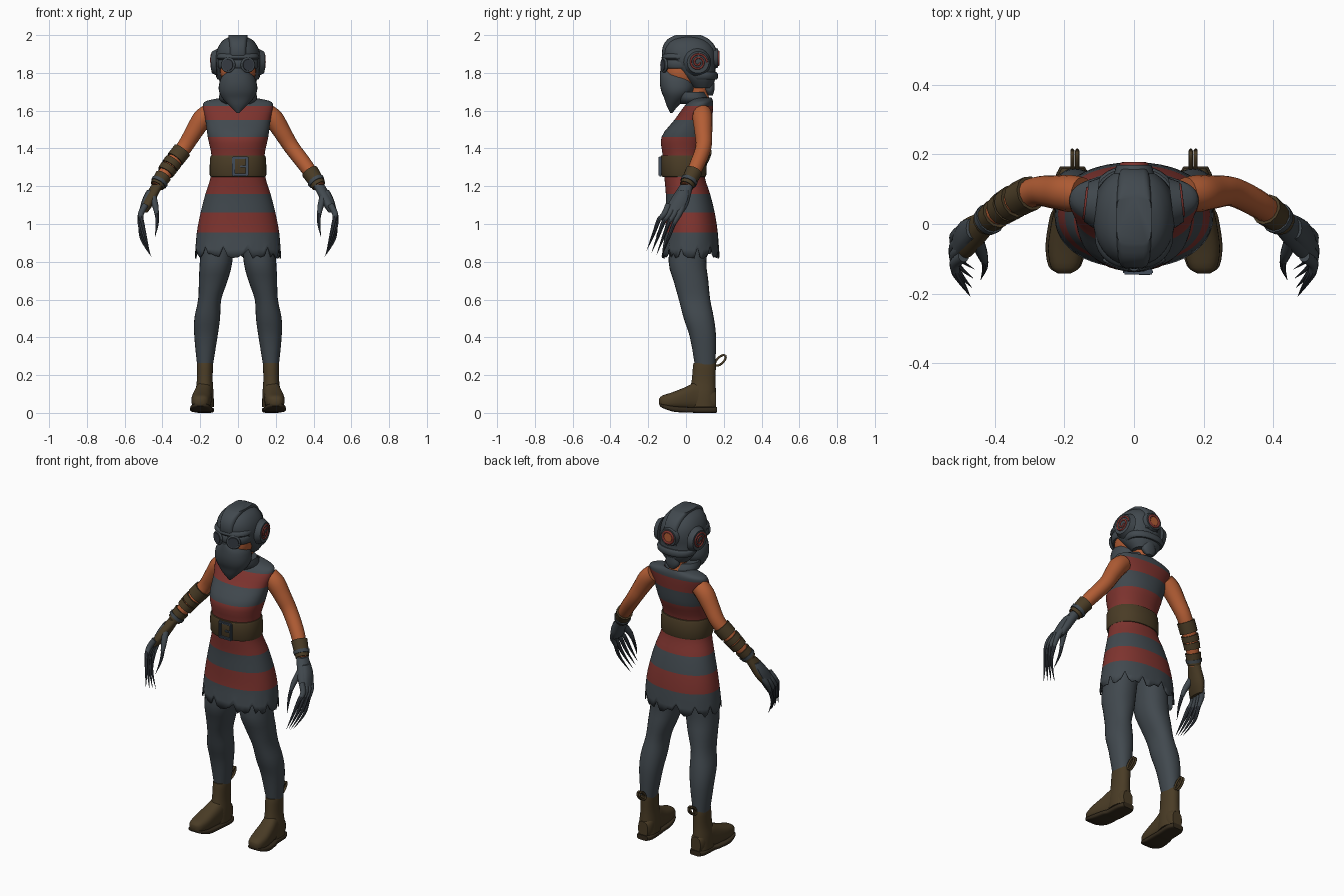
import bpy, bmesh, math, random
from mathutils import Vector, Matrix

cube = bpy.data.objects.get("Cube")
if cube:
    bpy.data.objects.remove(cube, do_unlink=True)
random.seed(4)


def material(name, r, g, b):
    m = bpy.data.materials.new(name)
    m.use_nodes = True
    m.diffuse_color = (r, g, b, 1)
    m.node_tree.nodes["Principled BSDF"].inputs["Base Color"].default_value = (r, g, b, 1)
    return m


GREY = material("slate cloth", .053, .066, .077)
RED = material("brick red", .21, .034, .028)
SKIN = material("warm skin", .45, .11, .035)
BROWN = material("brown leather", .068, .045, .019)
DARK = material("dark sole", .035, .024, .012)
STEEL = material("blue steel", .055, .075, .105)
CLAW = material("dark claw", .036, .043, .055)


def smooth(ob, angle=40):
    bpy.ops.object.select_all(action='DESELECT')
    ob.select_set(True)
    bpy.context.view_layer.objects.active = ob
    bpy.ops.object.shade_smooth_by_angle(angle=math.radians(angle))
    return ob


def from_bmesh(name, bm, *mats):
    bmesh.ops.recalc_face_normals(bm, faces=bm.faces)
    me = bpy.data.meshes.new(name)
    bm.to_mesh(me)
    bm.free()
    for m in mats:
        me.materials.append(m)
    ob = bpy.data.objects.new(name, me)
    bpy.context.collection.objects.link(ob)
    return smooth(ob)


def refine(rows, k):
    # Catmull-Rom steps between the key rows
    rows = [Vector(r) for r in rows]
    out = []
    for i in range(len(rows) - 1):
        a, b, c, d = rows[max(i - 1, 0)], rows[i], rows[i + 1], rows[min(i + 2, len(rows) - 1)]
        for j in range(k):
            t = j / k
            out.append((b * 2 + (c - a) * t + (a * 2 - b * 5 + c * 4 - d) * t * t
                        + (b * 3 - a - c * 3 + d) * t ** 3) / 2)
    return out + [rows[-1]]


def loft(name, rows, *mats, axis='z', side=1, n=28, k=3, power=2.2, caps=True, edit=None, rule=None):
    # each row: position, centre x, centre of other axis, radius x, other radius
    bm = bmesh.new()
    rings = []
    for p, cx, cv, rx, rv in refine(rows, k):
        ring = []
        for i in range(n):
            a = math.tau * i / n
            c, s = [math.copysign(abs(f) ** (2 / power), f) for f in (math.cos(a), math.sin(a))]
            x, v = side * (cx + rx * c), cv + rv * s
            ring.append(bm.verts.new((x, v, p) if axis == 'z' else (x, p, v)))
        rings.append(ring)
    for lo, hi in zip(rings, rings[1:]):
        for i in range(n):
            j = (i + 1) % n
            f = bm.faces.new((lo[i], lo[j], hi[j], hi[i]))
            if rule:
                f.material_index = rule(f.calc_center_median())
    if caps:
        bm.faces.new(rings[0])
        bm.faces.new(rings[-1])
    if edit:
        edit(rings)
    return from_bmesh(name, bm, *mats)


def tube(name, pts, mat, side=1, res=3, k=4, matrix=None):
    # round tube through (x, y, z, radius) points
    cu = bpy.data.curves.new(name, 'CURVE')
    cu.dimensions = '3D'
    cu.bevel_depth = 1
    cu.bevel_resolution = res
    cu.use_fill_caps = True
    pts = refine(pts, k)
    sp = cu.splines.new('POLY')
    sp.points.add(len(pts) - 1)
    for q, p in zip(sp.points, pts):
        v = Vector((side * p[0], p[1], p[2]))
        q.co = (*(matrix @ v if matrix else v), 1)
        q.radius = max(p[3], .0005)
    cu.materials.append(mat)
    ob = bpy.data.objects.new(name, cu)
    bpy.context.collection.objects.link(ob)
    bpy.ops.object.select_all(action='DESELECT')
    ob.select_set(True)
    bpy.context.view_layer.objects.active = ob
    bpy.ops.object.convert(target='MESH')
    return smooth(bpy.context.object)


def box(name, loc, size, mat, bevel=.004):
    bm = bmesh.new()
    bmesh.ops.create_cube(bm, size=1, matrix=Matrix.LocRotScale(Vector(loc), None, Vector(size)))
    bmesh.ops.bevel(bm, geom=bm.edges[:], offset=bevel, segments=2, affect='EDGES')
    return from_bmesh(name, bm, mat)


def facing(loc, direction):
    return Matrix.Translation(loc) @ Vector(direction).to_track_quat('Z', 'Y').to_matrix().to_4x4()


def disc(name, m, r1, r2, depth, mat):
    bm = bmesh.new()
    bmesh.ops.create_cone(bm, cap_ends=True, segments=28, radius1=r1, radius2=r2, depth=depth, matrix=m)
    return from_bmesh(name, bm, mat)


def circle(r, thick, turns=1, inner=None):
    inner = r if inner is None else inner
    steps = int(20 * turns)
    return [((r + (inner - r) * i / steps) * math.cos(math.tau * turns * i / steps),
             (r + (inner - r) * i / steps) * math.sin(math.tau * turns * i / steps), 0, thick)
            for i in range(steps + 1)]


# Striped dress with a ragged hem
STRIPES = (.955, 1.06, 1.16, 1.25, 1.36, 1.46, 1.55, 1.625)


def ragged(rings):
    for i, v in enumerate(rings[0]):
        v.co.z += random.uniform(.03, .055) if i % 5 == 2 else random.uniform(-.02, .012)
    for i, v in enumerate(rings[1]):
        v.co.z += .03 if i % 5 == 2 else 0


dress = loft("striped_dress", [
    (.835, 0, .025, .228, .152), (.955, 0, .028, .218, .14), (1.06, 0, .022, .198, .13),
    (1.16, 0, .01, .172, .117), (1.25, 0, -.008, .145, .107), (1.36, 0, -.015, .14, .108),
    (1.46, 0, -.002, .16, .128), (1.55, 0, .038, .172, .1), (1.625, 0, .068, .186, .076),
    (1.652, 0, .08, .165, .062), (1.67, 0, .085, .075, .05)],
    GREY, RED, n=60, caps=False, edit=ragged,
    rule=lambda c: sum(c.z > z for z in STRIPES) % 2 if c.z < 1.3 else (sum(c.z > z for z in STRIPES) + 0) % 2)
thick = dress.modifiers.new("cloth thickness", 'SOLIDIFY')
thick.thickness = .006

# Belt and buckle
loft("belt", [(1.25, 0, -.012, .142, .112), (1.262, 0, -.012, .15, .12),
              (1.35, 0, -.015, .148, .121), (1.362, 0, -.015, .14, .112)], BROWN, n=40, k=2)
for dx in (-.036, .036):
    box("buckle_side", (.012 + dx, -.137, 1.305), (.014, .016, .105), STEEL)
for dz in (-.045, .045):
    box("buckle_bar", (.012, -.137, 1.305 + dz), (.08, .016, .014), STEEL)
box("buckle_prong", (.03, -.14, 1.305), (.04, .012, .012), STEEL)

# Legs, boots and pull loops
for s, label in ((1, "left"), (-1, "right")):
    loft(label + "_leg", [
        (.98, .1, .02, .085, .1), (.8, .116, .008, .086, .1), (.7, .131, .026, .076, .092),
        (.6, .15, .045, .061, .083), (.5, .163, .068, .068, .08), (.4, .17, .09, .061, .069),
        (.24, .175, .102, .04, .053)], GREY, side=s)
    loft(label + "_boot_shaft", [
        (.03, .178, .09, .05, .07), (.1, .178, .088, .049, .071), (.17, .176, .093, .042, .063),
        (.255, .175, .098, .042, .06), (.265, .175, .098, .038, .055)], BROWN, side=s)
    loft(label + "_boot_foot", [
        (-.142, .2, .06, .018, .016), (-.125, .198, .06, .04, .032), (-.07, .195, .066, .052, .044),
        (0, .188, .078, .05, .06), (.06, .18, .09, .046, .074), (.13, .176, .075, .044, .06),
        (.16, .176, .065, .032, .045)], BROWN, axis='y', side=s, power=2.6)
    loft(label + "_boot_sole", [
        (-.138, .2, .043, .025, .007), (-.12, .199, .035, .047, .011), (-.06, .195, .02, .059, .015),
        (.02, .187, .016, .055, .014), (.05, .181, .015, .05, .015), (.13, .177, .015, .05, .015),
        (.165, .177, .016, .035, .015)], DARK, axis='y', side=s, power=4)
    loop = [(.17 + w, .182 + .036 * math.cos(t * .5236) * .72 - .017 * math.sin(t * .5236) * .7,
             .278 + .036 * math.cos(t * .5236) * .7 + .017 * math.sin(t * .5236) * .72, .006)
            for w in (-.007, .007) for t in range(13)]
    for half in (loop[:13], loop[13:]):
        tube(label + "_boot_loop", half, BROWN, s, k=2)

# Arms
ARM = [(.15, .085, 1.59, .05), (.19, .088, 1.555, .053), (.235, .092, 1.485, .047),
       (.285, .092, 1.405, .042), (.365, .052, 1.3, .039), (.43, .002, 1.2, .029)]


def arm_at(t, grow):
    pts = refine(ARM, 20)
    p = pts[int(t * (len(pts) - 1))].copy()
    p[3] += grow
    return p


def wrap(name, a, b, mat, s, grow=.007):
    tube(name, [arm_at(a + (b - a) * i / 4, grow) for i in range(5)], mat, s, res=4, k=1)


for s, label in ((1, "left"), (-1, "right")):
    tube(label + "_arm", ARM, SKIN, s, res=5)
    # Gloved hand
    loft(label + "_glove", [
        (1.21, .425, .005, .031, .034), (1.15, .458, -.022, .033, .047), (1.1, .482, -.043, .031, .054),
        (1.06, .497, -.06, .017, .046)], GREY if s > 0 else BROWN, side=s)
    loft(label + "_hand_plate", [
        (1.18, .462, -.012, .02, .03), (1.13, .486, -.03, .021, .042), (1.075, .505, -.055, .017, .044)],
        GREY, side=s, n=12)
    # Clawed fingers
    for i in range(4):
        y = -.015 - .026 * i
        mid = (.521 - .005 * abs(i - 1), y - .05, 1.0 + .008 * i)
        tube(label + "_finger", [(.49, y, 1.1, .017), (.514, y - .02, 1.055, .016), (*mid, .011)], GREY, s)
        tube(label + "_claw", [(.516, y - .03, 1.04, .011), (*mid, .0115),
                               (.51 - .006 * i, y - .08, .92 + .008 * i, .008),
                               (.458 + .004 * i, y - .115, .825 + .012 * i, .0005)], CLAW, s, res=2)
    tube(label + "_thumb", [(.45, -.05, 1.14, .02), (.436, -.085, 1.09, .016), (.43, -.105, 1.05, .011)], GREY, s)
    tube(label + "_thumb_claw", [(.43, -.1, 1.06, .011), (.428, -.125, 1.0, .008), (.44, -.16, .93, .0005)],
         CLAW, s, res=2)

# Forearm wraps: a short bracer on the left, long strips on the right
wrap("left_bracer", .84, .99, BROWN, 1, .009)
wrap("left_wrist_strap", .92, .95, GREY, 1, .014)
for a, b in ((.63, .72), (.74, .79), (.8, .85), (.88, .99)):
    wrap("right_arm_wrap", a, b, BROWN, -1, .009)
wrap("right_wrist_strap", .93, .96, GREY, -1, .014)

# Neck, face and face scarf
tube("neck", [(0, .085, 1.62, .055), (0, .07, 1.68, .048), (0, .05, 1.76, .055)], SKIN, res=5)
loft("face", [(1.7, 0, -.02, .05, .06), (1.75, 0, -.02, .08, .085), (1.81, 0, -.015, .095, .095),
              (1.87, 0, 0, .09, .09)], SKIN)
loft("face_scarf", [
    (1.588, 0, -.077, .006, .006), (1.625, 0, -.072, .045, .03), (1.665, 0, -.055, .082, .06),
    (1.7, 0, -.045, .1, .085), (1.74, 0, -.045, .1, .093), (1.785, 0, -.055, .082, .083),
    (1.825, 0, -.105, .02, .03)], GREY)
loft("scarf_neck_fold", [(1.635, 0, .04, .07, .07), (1.66, 0, .035, .1, .085), (1.7, 0, .02, .095, .08)], GREY)
loft("scarf_knot", [(1.68, 0, .13, .02, .012), (1.71, 0, .125, .045, .025), (1.75, 0, .125, .035, .025)], GREY)

# Helmet with a raised middle panel and brow
HELMET = [(1.72, 0, .085, .07, .05), (1.77, 0, .07, .105, .085), (1.83, 0, .04, .117, .115),
          (1.88, 0, .022, .118, .138), (1.93, 0, .016, .108, .132), (1.97, 0, .012, .082, .102),
          (1.992, 0, .012, .045, .06)]
loft("helmet", HELMET, GREY, n=36)
loft("helmet_middle_panel", [(z + .008 * (z > 1.9), x, y, .05, ry + .007) for z, x, y, rx, ry in HELMET[2:]],
     GREY, power=5)
loft("helmet_brow", [(1.868, 0, -.035, .1, .085), (1.878, 0, -.035, .112, .094), (1.895, 0, -.03, .11, .094),
                     (1.905, 0, -.025, .1, .085)], GREY, k=2)
loft("helmet_rim", [(1.765, 0, .085, .106, .078), (1.775, 0, .085, .114, .084), (1.795, 0, .08, .118, .088),
                    (1.805, 0, .075, .112, .086)], GREY, k=2)

# Goggles, ear discs and rear disc
loft("goggle_band", [(1.822, 0, -.03, .1, .085), (1.832, 0, -.03, .107, .094), (1.86, 0, -.03, .108, .094),
                     (1.87, 0, -.03, .1, .088)], GREY, k=2)
for s, label in ((1, "left"), (-1, "right")):
    lens = facing((s * .052, -.116, 1.842), (s * .4, -1, 0))
    disc(label + "_lens", lens, .034, .03, .02, CLAW)
    tube(label + "_lens_rim", circle(.034, .007), GREY, matrix=lens, k=1)
    ear = facing((s * .122, .062, 1.856), (s, .12, 0))
    disc(label + "_ear_cup", ear, .073, .058, .03, GREY)
    face = ear @ Matrix.Translation((0, 0, .015))
    tube(label + "_ear_swirl", circle(.048, .0055, 2, .01), RED, matrix=face, k=1)
rear = facing((0, .157, 1.878), (0, 1, 0))
disc("rear_disc", rear, .058, .05, .026, GREY)
front = rear @ Matrix.Translation((0, 0, .013))
disc("rear_disc_centre", front, .026, .026, .006, SKIN)
tube("rear_disc_ring", circle(.034, .0075), RED, matrix=front, k=1)
